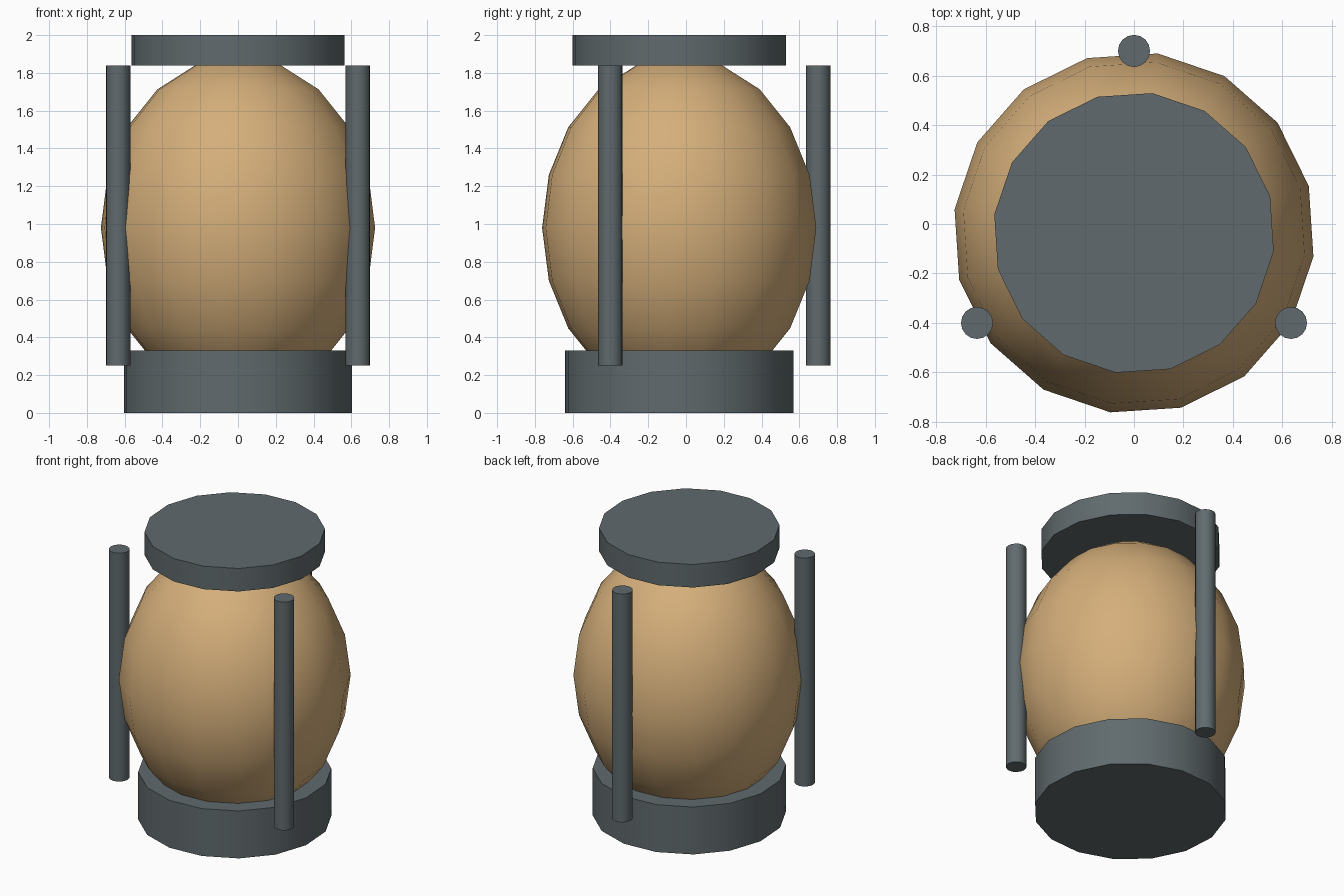
import bpy
from math import radians, sin, cos

cube = bpy.data.objects.get("Cube")
if cube:
    bpy.data.objects.remove(cube, do_unlink=True)


def make_material(name, rgb):
    mat = bpy.data.materials.new(name)
    mat.use_nodes = True
    color = (*rgb, 1.0)
    mat.diffuse_color = color
    mat.node_tree.nodes["Principled BSDF"].inputs["Base Color"].default_value = color
    return mat


METAL = make_material("slate_metal", (0.117, 0.144, 0.153))
GLASS = make_material("amber_glass", (0.66, 0.425, 0.195))

AXIS_Y = -0.036      # the lamp body sits slightly forward of the rear rod
SIDES = 16
TURN = radians(15)   # rotation of the body's facets


def finish(name, mat, turn=0.0):
    obj = bpy.context.object
    obj.name = obj.data.name = name
    obj.rotation_euler.z = turn
    obj.data.materials.append(mat)
    bpy.ops.object.shade_smooth_by_angle(angle=radians(40))
    return obj


def cylinder(name, radius, bottom, top, x, y, turn=0.0):
    bpy.ops.mesh.primitive_cylinder_add(
        vertices=SIDES, radius=radius, depth=top - bottom,
        location=(x, y, (bottom + top) / 2))
    return finish(name, METAL, turn)


# Base and cap discs
cylinder("base", 0.61, 0.0, 0.33, 0, AXIS_Y, TURN)
cylinder("cap", 0.57, 1.84, 2.0, 0, AXIS_Y, TURN)

# Stretched glass globe
bpy.ops.mesh.primitive_uv_sphere_add(
    segments=SIDES, ring_count=10, radius=1, location=(0, AXIS_Y, 0.98))
bpy.context.object.scale = (0.732, 0.732, 0.906)
bpy.ops.object.transform_apply(location=False, rotation=False, scale=True)
finish("globe", GLASS, TURN)

# Three guard rods: rear, then the front pair
rod_spots = {"rear_rod": (0, 0.70), "right_rod": (-0.635, -0.40), "left_rod": (0.635, -0.40)}
for name, (x, y) in rod_spots.items():
    cylinder(name, 0.065, 0.25, 1.84, x, y)
